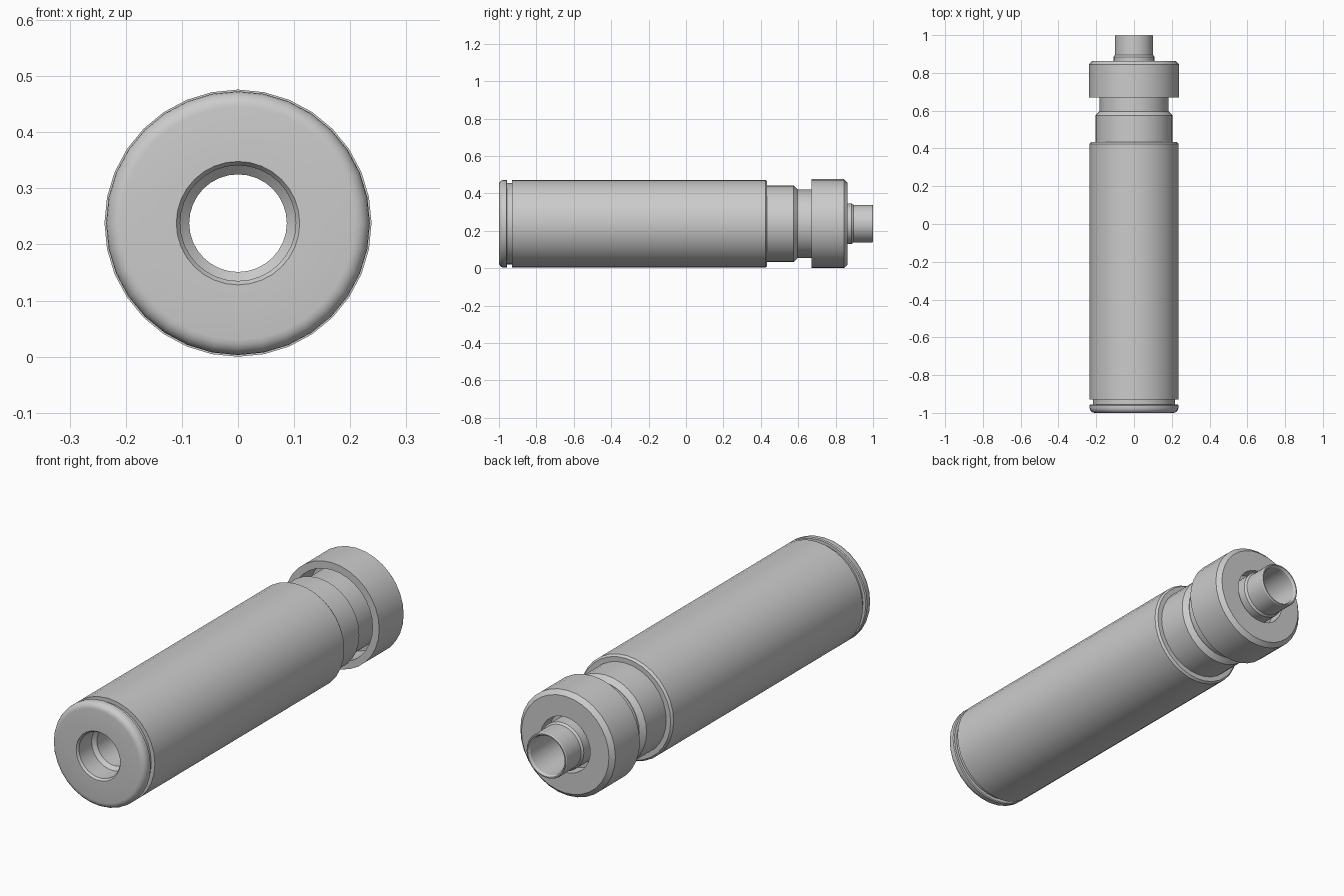
import bpy, bmesh
from math import sin, cos, pi, radians

if "Cube" in bpy.data.objects:
    bpy.data.objects.remove(bpy.data.objects["Cube"])

AXIS_Z = 0.238
SIDES = 32


def arc(r, y, rad_r, rad_y, steps=5):
    """Quarter round from the end face out to the side wall."""
    return [(r + rad_r * sin(i / steps * pi / 2), y - rad_y * cos(i / steps * pi / 2))
            for i in range(steps + 1)]


def lathe(name, profile):
    """Revolve a closed (radius, y) profile around the long axis."""
    bm = bmesh.new()
    rings = [[bm.verts.new((r * cos(2 * pi * s / SIDES), y, AXIS_Z + r * sin(2 * pi * s / SIDES)))
              for r, y in profile] for s in range(SIDES)]
    n = len(profile)
    for s in range(SIDES):
        a, b = rings[s], rings[(s + 1) % SIDES]
        for i in range(n):
            j = (i + 1) % n
            bm.faces.new((a[i], a[j], b[j], b[i]))
    bmesh.ops.recalc_face_normals(bm, faces=bm.faces)
    mesh = bpy.data.meshes.new(name)
    bm.to_mesh(mesh)
    bm.free()
    ob = bpy.data.objects.new(name, mesh)
    bpy.context.collection.objects.link(ob)
    bpy.ops.object.select_all(action='DESELECT')
    ob.select_set(True)
    bpy.context.view_layer.objects.active = ob
    bpy.ops.object.shade_smooth_by_angle(angle=radians(30))
    return ob


# Barrel: rounded end cap, groove, long body, stepped neck, rear tube, through bore
end_cap = arc(0.208, -0.973, 0.027, 0.027) + [(0.235, -0.96), (0.231, -0.956), (0.217, -0.956)]
body = [(0.217, -0.93), (0.235, -0.93), (0.235, 0.424), (0.227, 0.434), (0.205, 0.434)]
neck = [(0.205, 0.575), (0.184, 0.596), (0.182, 0.596), (0.182, 0.80)]
tube = [(0.108, 0.80), (0.108, 0.885), (0.101, 0.895), (0.101, 0.995), (0.098, 1.0)]
bore = [(0.093, 1.0), (0.087, 0.99), (0.087, -0.885), (0.103, -0.90), (0.103, -0.99), (0.11, -1.0)]
lathe("barrel", end_cap + body + neck + tube + bore)

# Collar: cup over the neck with a bevelled rear face and a hole for the tube
lathe("collar", [(0.205, 0.67), (0.238, 0.67), (0.238, 0.845), (0.219, 0.864),
                 (0.125, 0.864), (0.125, 0.80), (0.205, 0.80)])
